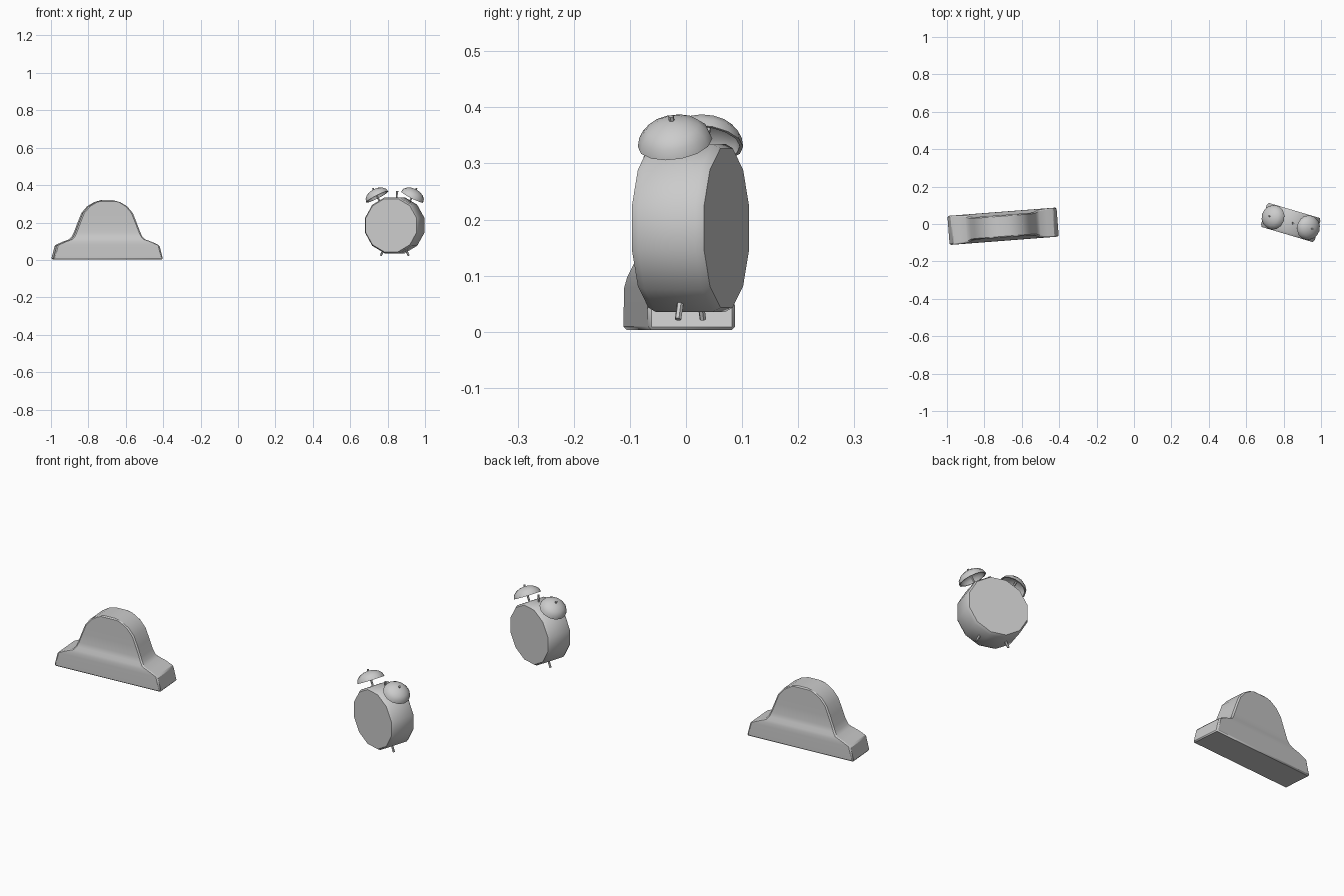
import bpy, bmesh, math
from mathutils import Vector, Matrix

if "Cube" in bpy.data.objects:
    bpy.data.objects.remove(bpy.data.objects["Cube"])


def place(name, bm, frame, angle=35):
    """Turn a bmesh into a named, placed object, smooth below the angle."""
    bmesh.ops.recalc_face_normals(bm, faces=bm.faces)
    me = bpy.data.meshes.new(name)
    bm.to_mesh(me)
    bm.free()
    ob = bpy.data.objects.new(name, me)
    bpy.context.collection.objects.link(ob)
    ob.matrix_world = frame
    bpy.ops.object.select_all(action='DESELECT')
    ob.select_set(True)
    bpy.context.view_layer.objects.active = ob
    bpy.ops.object.shade_smooth_by_angle(angle=math.radians(angle))
    return ob


def loft(rings, cap_end=True):
    """Skin equal-sized closed rings of points."""
    bm = bmesh.new()
    vs = [[bm.verts.new(p) for p in ring] for ring in rings]
    n = len(vs[0])
    for a, b in zip(vs, vs[1:]):
        for i in range(n):
            j = (i + 1) % n
            bm.faces.new((a[i], a[j], b[j], b[i]))
    if cap_end:
        bm.faces.new(vs[0])
        bm.faces.new(vs[-1])
    return bm


def ring(r, z, n, phase=0.0):
    return [(r * math.cos(2 * math.pi * (i + phase) / n),
             r * math.sin(2 * math.pi * (i + phase) / n), z) for i in range(n)]


def rod(name, a, b, r, frame, n=6):
    a, b = Vector(a), Vector(b)
    rot = (b - a).to_track_quat('Z', 'Y').to_matrix().to_4x4()
    bm = loft([ring(r, 0, n), ring(r, (b - a).length, n)])
    return place(name, bm, frame @ Matrix.Translation(a) @ rot)


def frame_at(x, y, degrees):
    return Matrix.Translation((x, y, 0)) @ Matrix.Rotation(math.radians(degrees), 4, 'Z')


# Mantel clock: stacked rectangles (height, half width, half depth)
mantel = frame_at(-0.70, -0.012, 4.4)
levels = [(0.003, 0.294, 0.078), (0.078, 0.275, 0.078), (0.096, 0.236, 0.076),
          (0.110, 0.198, 0.072), (0.126, 0.184, 0.065), (0.150, 0.173, 0.061),
          (0.200, 0.154, 0.060), (0.250, 0.134, 0.060), (0.285, 0.105, 0.060),
          (0.308, 0.068, 0.060), (0.319, 0.030, 0.060)]
case = place("mantel_clock_case",
             loft([[(-w, -d, z), (w, -d, z), (w, d, z), (-w, d, z)]
                   for z, w, d in levels]), mantel)
bevel = case.modifiers.new("edge_bevel", 'BEVEL')
bevel.width = 0.006
bevel.segments = 1
bevel.limit_method = 'ANGLE'
bevel.angle_limit = math.radians(50)

# Alarm clock drum: twelve-sided, flat on top, chamfered rims
alarm = frame_at(0.838, 0.008, -16.5)
rings = [ring(r, z, 12, 0.5) for r, z in
         ((0.147, -0.067), (0.155, -0.053), (0.155, 0.053), (0.147, 0.067))]
place("alarm_clock_body", loft(rings),
      alarm @ Matrix.Translation((0, 0, 0.185)) @ Matrix.Rotation(math.pi / 2, 4, 'X'))

# Bells, stems, knobs and feet on both sides
TILT = math.radians(28)
for side, label in ((-1, "left"), (1, "right")):
    bell = alarm @ Matrix.Translation((side * 0.097, 0, 0.337)) \
        @ Matrix.Rotation(side * TILT, 4, 'Y')
    R, H, T = 0.067, 0.045, 0.006

    def dome(r, h):
        return [ring(r * math.cos(t), h * math.sin(t), 14)
                for t in (math.radians(a) for a in (0, 22, 45, 67, 86))]

    # Hollow shell: inner cup from its top to the rim, then outer dome
    shell = dome(R - T, H - T)[::-1] + dome(R, H)
    place(label + "_bell", loft(shell), bell)
    rod(label + "_bell_stem", (0, 0, -0.045), (0, 0, H - 0.003), 0.005, bell)
    rod(label + "_bell_knob", (0, 0, H - 0.003), (0, 0, H + 0.008), 0.005, bell)
    rod(label + "_foot", (side * 0.062, 0, 0.055), (side * 0.078, 0, 0.022), 0.006, alarm)

# Hammer between the bells
rod("hammer_arm", (0.010, 0, 0.325), (0.013, 0, 0.355), 0.004, alarm)
rod("hammer_head", (0.012, 0, 0.350), (0.014, 0, 0.369), 0.006, alarm)
